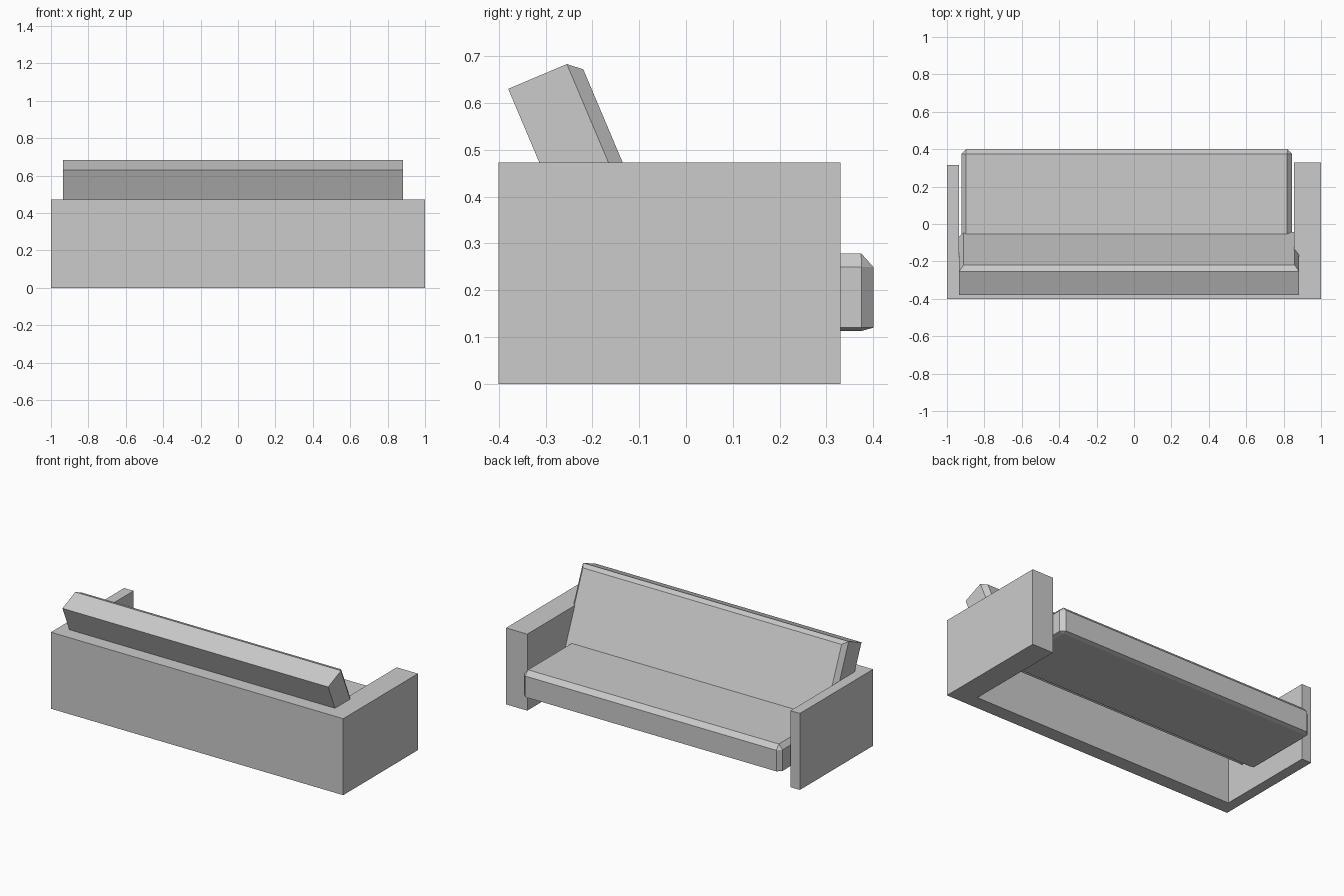
import bpy, bmesh
from mathutils import Vector
from math import sin, cos, radians

if "Cube" in bpy.data.objects:
    bpy.data.objects.remove(bpy.data.objects["Cube"])


def finish(bm, name):
    bmesh.ops.remove_doubles(bm, verts=bm.verts, dist=1e-5)
    bmesh.ops.recalc_face_normals(bm, faces=bm.faces)
    mesh = bpy.data.meshes.new(name)
    bm.to_mesh(mesh)
    bm.free()
    obj = bpy.data.objects.new(name, mesh)
    bpy.context.collection.objects.link(obj)
    return obj


def loft(name, loops, place):
    """Skin equal-length loops of local points and cap both ends."""
    bm = bmesh.new()
    rings = [[bm.verts.new(place(*p)) for p in loop] for loop in loops]
    n = len(rings[0])
    for a, b in zip(rings, rings[1:]):
        for i in range(n):
            j = (i + 1) % n
            bm.faces.new((a[i], a[j], b[j], b[i]))
    bm.faces.new(rings[0])
    bm.faces.new(rings[-1])
    return finish(bm, name)


def cushion_loop(x0, x1, depth, inset, cut, z):
    # The edge at y = 0 stays straight; the other three are inset
    a, b, y = x0 + inset, x1 - inset, depth - inset
    return [(a, 0, z), (a, y - cut, z), (a + cut, y, z),
            (b - cut, y, z), (b, y - cut, z), (b, 0, z)]


# U-shaped frame: back wall with a thin left arm and a thick right arm
frame = [(-1, -0.4), (1, -0.4), (1, 0.33), (0.855, 0.33), (0.855, -0.312),
         (-0.935, -0.312), (-0.935, 0.315), (-1, 0.315)]
loft("sofa_frame", [[(x, y, z) for x, y in frame] for z in (0, 0.473)],
     lambda x, y, z: Vector((x, y, z)))

# Seat cushion with chamfered top edge and front corners
levels = [(0.025, 0, 0), (0, 0.025, 0.007), (0, 0.025, 0.137), (0.026, 0, 0.166)]
loft("seat_cushion",
     [cushion_loop(-0.923, 0.845, 0.48, i, c, z) for i, c, z in levels],
     lambda x, y, z: Vector((x, y - 0.08, z + 0.113)))

# Reclined back cushion with chamfered front edges
t = radians(22.9)
up = Vector((0, -sin(t), cos(t)))
out = Vector((0, cos(t), sin(t)))
levels = [(0, 0, 0), (0, 0, 0.136), (0.024, 0, 0.164)]
loft("back_cushion",
     [cushion_loop(-0.935, 0.883, 0.48, i, c, z) for i, c, z in levels],
     lambda x, y, z: Vector((x, -0.193, 0.188)) + up * y + out * z)
